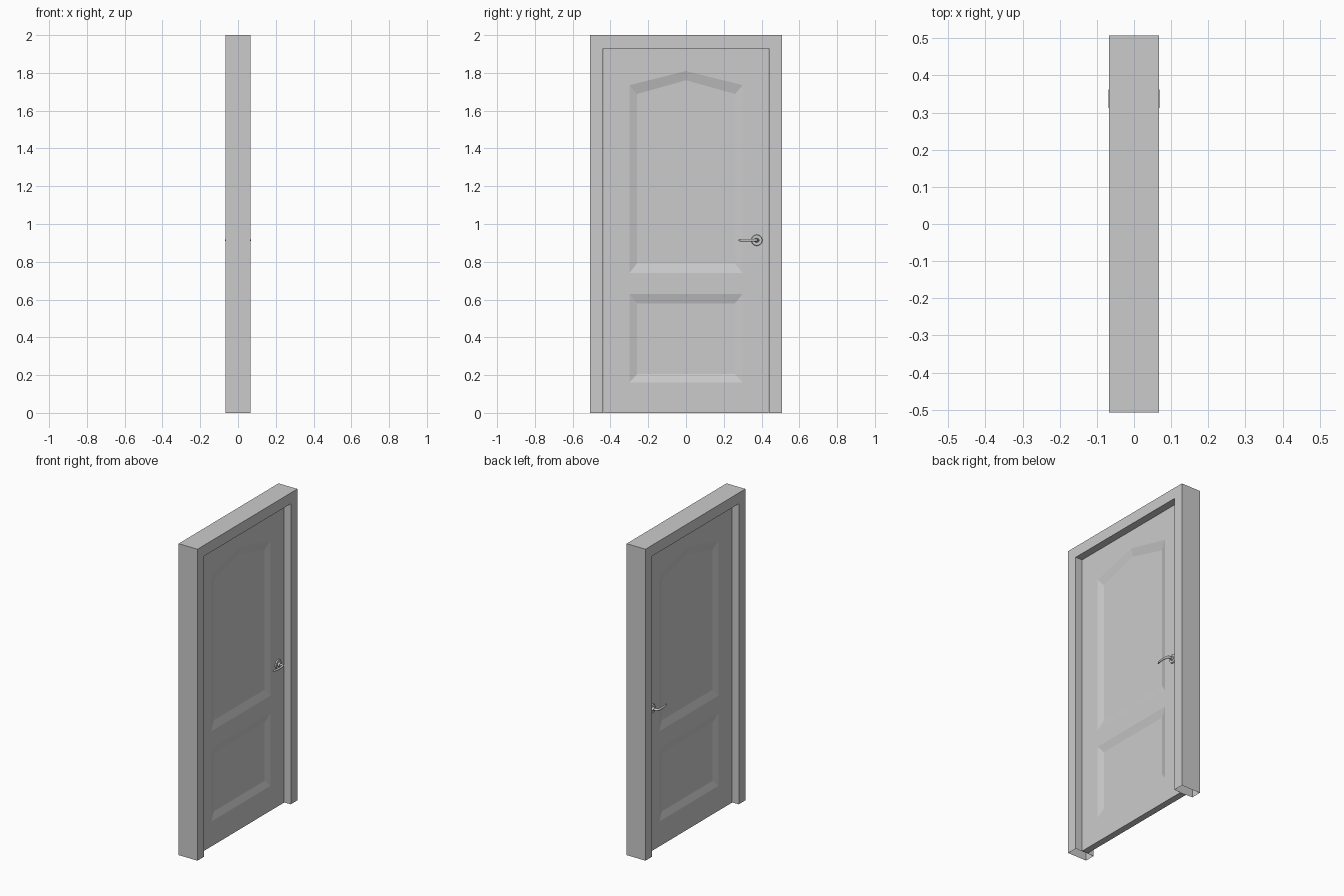
import bpy, bmesh, math
from mathutils import Matrix, Vector

if "Cube" in bpy.data.objects:
    bpy.data.objects.remove(bpy.data.objects["Cube"])


def finish(bm, name, smooth=False):
    bmesh.ops.recalc_face_normals(bm, faces=bm.faces)
    mesh = bpy.data.meshes.new(name)
    bm.to_mesh(mesh)
    bm.free()
    ob = bpy.data.objects.new(name, mesh)
    bpy.context.collection.objects.link(ob)
    if smooth:
        bpy.context.view_layer.objects.active = ob
        ob.select_set(True)
        bpy.ops.object.shade_smooth_by_angle(angle=math.radians(35))
        ob.select_set(False)
    return ob


def ring(bm, x, pts):
    return [bm.verts.new((x, y, z)) for y, z in pts]


def bridge(bm, a, b):
    n = len(a)
    return [bm.faces.new((a[i], a[(i + 1) % n], b[(i + 1) % n], b[i])) for i in range(n)]


# door frame: U profile extruded through the wall, feet open underneath
W, T, IN, TOP = 0.507, 0.067, 0.44, 1.93
u = [(-W, 0), (-W, 2), (W, 2), (W, 0), (IN, 0), (IN, TOP), (-IN, TOP), (-IN, 0)]
bm = bmesh.new()
a, b = ring(bm, -T, u), ring(bm, T, u)
bm.faces.new(a)
bm.faces.new(b)
sides = bridge(bm, a, b)
finish_feet = [f for f in sides if all(v.co.z < 0.001 for v in f.verts)]
bmesh.ops.recalc_face_normals(bm, faces=bm.faces)
bmesh.ops.delete(bm, geom=finish_feet, context='FACES_ONLY')
finish(bm, "door_frame")

# door leaf: both faces carry two sunken panels with sloped borders
X, D = 0.021, 0.013
leaf = [(-0.438, 0), (0.438, 0), (0.438, 1.928), (-0.438, 1.928)]
panels = [
    ([(-0.30, 0.74), (0.30, 0.74), (0.30, 1.735), (0, 1.81), (-0.30, 1.735)],
     [(-0.26, 0.79), (0.26, 0.79), (0.26, 1.688), (0, 1.761), (-0.26, 1.688)]),
    ([(-0.30, 0.16), (0.30, 0.16), (0.30, 0.63), (-0.30, 0.63)],
     [(-0.26, 0.205), (0.26, 0.205), (0.26, 0.58), (-0.26, 0.58)]),
]
bm = bmesh.new()
rims = []
for s in (-1, 1):
    rim = ring(bm, s * X, leaf)
    rims.append(rim)
    loops = [rim]
    sunk = []
    for outer, inner in panels:
        o, i = ring(bm, s * X, outer), ring(bm, s * (X - D), inner)
        loops.append(o)
        sunk.append((o, i))
    edges = [bm.edges.new((l[k], l[(k + 1) % len(l)])) for l in loops for k in range(len(l))]
    bmesh.ops.triangle_fill(bm, edges=edges, use_beauty=True, use_dissolve=False,
                            normal=Vector((s, 0, 0)))
    for o, i in sunk:
        bridge(bm, o, i)
        bm.faces.new(i)
bridge(bm, rims[0], rims[1])
finish(bm, "door_leaf")

# handles: rosette, neck and curved lever on each side
HY, HZ = 0.375, 0.914
for s, side in ((-1, "left"), (1, "right")):
    bm = bmesh.new()
    for r1, r2, x0, x1 in ((0.030, 0.027, 0.020, 0.028), (0.013, 0.011, 0.027, 0.040)):
        m = Matrix.Translation((s * (x0 + x1) / 2, HY, HZ)) @ Matrix.Rotation(s * math.pi / 2, 4, 'Y')
        bmesh.ops.create_cone(bm, cap_ends=True, segments=24, radius1=r1, radius2=r2,
                              depth=x1 - x0, matrix=m)
    finish(bm, f"rosette_{side}", True)

    # lever swept along a bent path in plan: (x, y, half width, half height)
    path = [(0.036, HY, 0.008, 0.008), (0.050, HY, 0.008, 0.008), (0.057, HY - 0.003, 0.008, 0.008),
            (0.061, HY - 0.012, 0.007, 0.008), (0.063, HY - 0.035, 0.006, 0.007),
            (0.062, HY - 0.062, 0.006, 0.007), (0.057, HY - 0.085, 0.005, 0.006),
            (0.053, HY - 0.095, 0.004, 0.005)]
    bm = bmesh.new()
    rings = []
    for k, (x, y, w, h) in enumerate(path):
        p, q = path[max(k - 1, 0)], path[min(k + 1, len(path) - 1)]
        t = Vector((q[0] - p[0], q[1] - p[1])).normalized()
        rings.append([bm.verts.new((s * (x - t.y * w * math.cos(g)), y + t.x * w * math.cos(g),
                                    HZ + h * math.sin(g)))
                      for g in (math.tau * j / 12 for j in range(12))])
    for r0, r1 in zip(rings, rings[1:]):
        bridge(bm, r0, r1)
    bm.faces.new(rings[0])
    bm.faces.new(rings[-1])
    finish(bm, f"lever_{side}", True)
